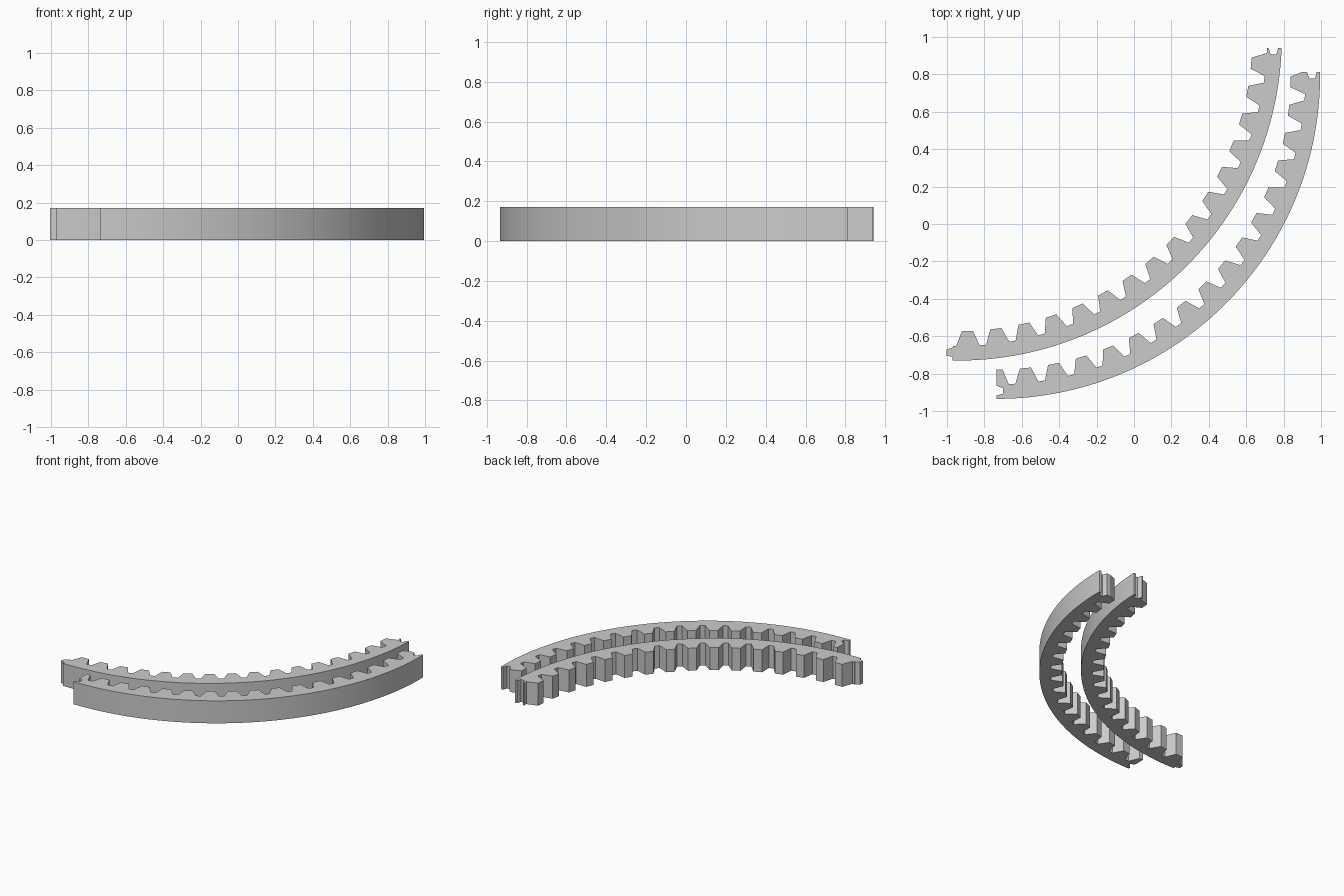
import bpy, bmesh
from math import radians, sin, cos

if "Cube" in bpy.data.objects:
    bpy.data.objects.remove(bpy.data.objects["Cube"])

grey = bpy.data.materials.new("plain_grey")
grey.use_nodes = True
colour = (0.6, 0.6, 0.6, 1)
grey.diffuse_color = colour
grey.node_tree.nodes["Principled BSDF"].inputs["Base Color"].default_value = colour

HEIGHT = 0.172
OUTER, ROOT, TIP = 1.73, 1.652, 1.573
PITCH = 360 / 65
TIP_HALF, ROOT_HALF = 1.08, 2.15       # half widths of a tooth, in degrees
JOINT = [(1.66, 0), (1.673, 1.15), (1.703, 1.15), (1.712, 0)]   # radius, depth


def rack_edge(first, count, start, end):
    """Toothed inner edge as (radius, angle), clipped to the start and end."""
    pts = []
    for i in range(count):
        mid = first + i * PITCH
        pts += [(ROOT, mid - ROOT_HALF), (TIP, mid - TIP_HALF),
                (TIP, mid + TIP_HALF), (ROOT, mid + ROOT_HALF)]
    kept = [p for p in pts if start < p[1] < end]

    def radius_at(angle):
        for (r0, a0), (r1, a1) in zip(pts, pts[1:]):
            if a0 <= angle <= a1:
                return r0 + (r1 - r0) * (angle - a0) / (a1 - a0)
        return ROOT
    return [(radius_at(start), start)] + kept + [(radius_at(end), end)]


def ring_segment(name, centre, first, count, start, end, start_joint):
    # start_joint is -1 for a projecting tab and 1 for a matching notch
    steps = 72
    outline = rack_edge(first, count, start, end)
    outline += [(r, end - d) for r, d in JOINT]
    outline += [(OUTER, end + (start - end) * i / steps) for i in range(steps + 1)]
    outline += [(r, start + start_joint * d) for r, d in reversed(JOINT)]

    # angles run anticlockwise from the lowest point of the ring
    bm = bmesh.new()
    verts = [bm.verts.new((centre[0] + r * sin(radians(a)),
                           centre[1] - r * cos(radians(a)), 0)) for r, a in outline]
    base = bm.faces.new(verts)
    top = bmesh.ops.extrude_face_region(bm, geom=[base], use_keep_orig=True)
    bmesh.ops.translate(bm, vec=(0, 0, HEIGHT),
                        verts=[v for v in top["geom"] if isinstance(v, bmesh.types.BMVert)])
    bmesh.ops.recalc_face_normals(bm, faces=bm.faces)
    mesh = bpy.data.meshes.new(name)
    bm.to_mesh(mesh)
    bm.free()
    mesh.materials.append(grey)
    obj = bpy.data.objects.new(name, mesh)
    bpy.context.collection.objects.link(obj)
    bpy.ops.object.select_all(action="DESELECT")
    obj.select_set(True)
    bpy.context.view_layer.objects.active = obj
    bpy.ops.object.shade_smooth_by_angle(angle=radians(20))


# back segment with a tab, front segment with notches at both ends
ring_segment("back_ring_gear_segment", (-0.94, 1.0), 1.8, 16, -1.0, 88.0, -1)
ring_segment("front_ring_gear_segment", (-0.735, 0.795), 0.1, 17, 0.0, 90.6, 1)
